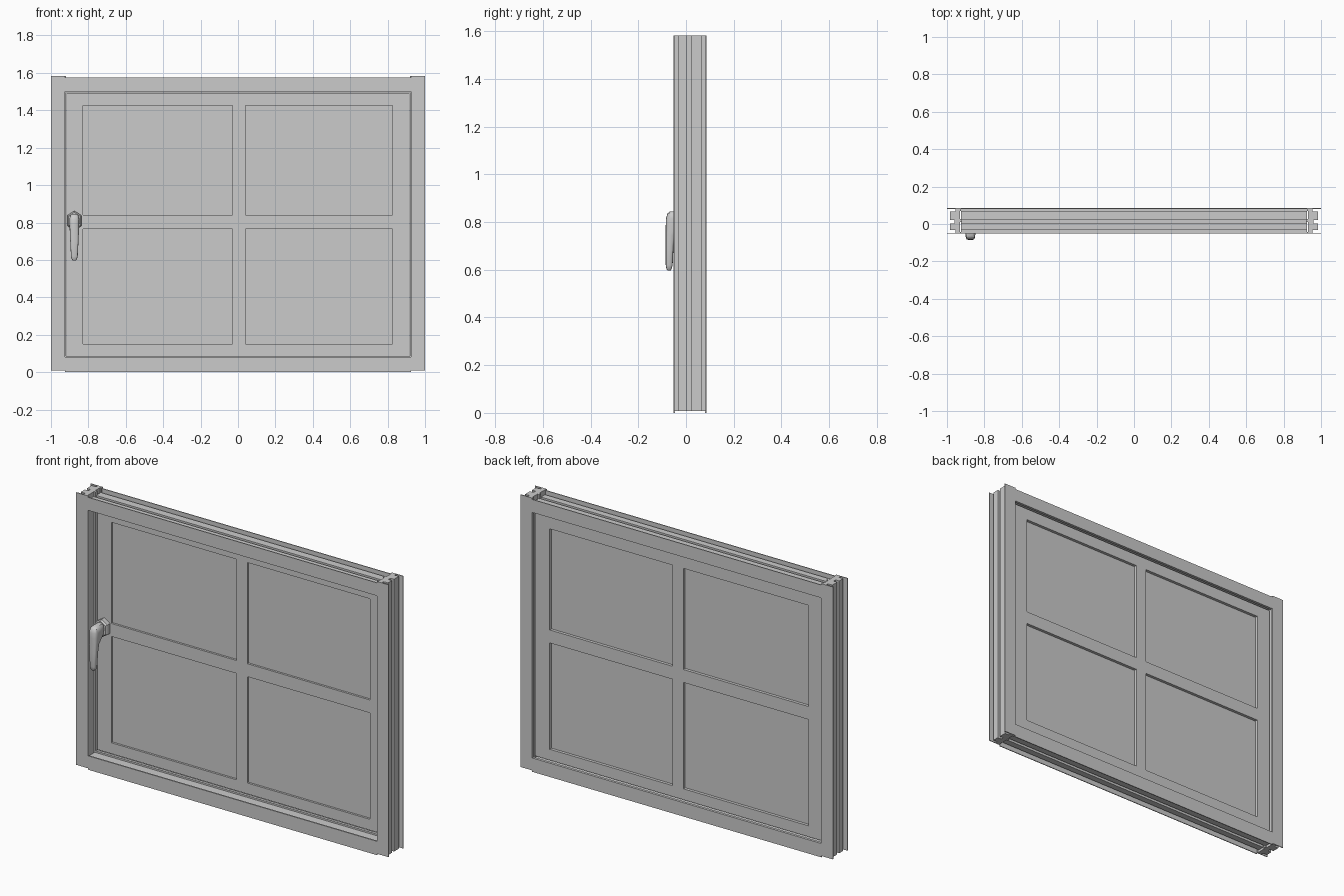
import bpy, bmesh, math

if "Cube" in bpy.data.objects:
    bpy.data.objects.remove(bpy.data.objects["Cube"])

def finish(name, bm):
    bmesh.ops.recalc_face_normals(bm, faces=bm.faces)
    me = bpy.data.meshes.new(name)
    bm.to_mesh(me)
    bm.free()
    ob = bpy.data.objects.new(name, me)
    bpy.context.collection.objects.link(ob)
    return ob

def loft(name, rings):
    """Skin closed rings of points and cap both ends."""
    bm = bmesh.new()
    vs = [[bm.verts.new(p) for p in r] for r in rings]
    n = len(vs[0])
    for a, b in zip(vs, vs[1:]):
        for i in range(n):
            bm.faces.new((a[i], a[(i + 1) % n], b[(i + 1) % n], b[i]))
    bm.faces.new(vs[0])
    bm.faces.new(vs[-1])
    return finish(name, bm)

def box(name, x0, x1, y0, y1, z0, z1):
    return loft(name, [[(x0, y0, z), (x1, y0, z), (x1, y1, z), (x0, y1, z)]
                       for z in (z0, z1)])

# Frame section: u runs outward from the opening, y front to back
PROFILE = [(0, -.052), (.075, -.052), (.075, -.047), (.03, -.047), (.03, -.033),
           (.058, -.033), (.058, .004), (.035, .004), (.035, .022), (.058, .022),
           (.058, .066), (.03, .066), (.03, .080), (.075, .080), (.075, .085),
           (0, .085), (0, .070), (.006, .070), (.006, .028), (-.005, .028),
           (-.005, .012), (.004, .012), (.004, -.044), (0, -.044)]

# Frame jambs run full height
for side, s in (("left", -1), ("right", 1)):
    loft("frame_jamb_" + side,
         [[(s * (.925 + u), y, z) for u, y in PROFILE] for z in (.008, 1.583)])

# Frame head and sill fit between the jambs
for name, base, s in (("frame_head", 1.5, 1), ("frame_sill", .08, -1)):
    k = 1 if s > 0 else .08 / .075
    loft(name, [[(x, y, base + s * u * k) for u, y in PROFILE] for x in (-.925, .925)])

# Sash: stiles, rails and glazing bars
F, B = .028, .067
for name, x0, x1 in (("sash_stile_left", -.918, -.83), ("sash_stile_right", .825, .918)):
    box(name, x0, x1, F, B, .087, 1.493)
for name, z0, z1 in (("sash_rail_bottom", .087, .15), ("sash_rail_top", 1.425, 1.493)):
    box(name, -.83, .825, F, B, z0, z1)
box("glazing_bar_vertical", -.03, .04, F, B, .15, 1.425)
for side, x0, x1 in (("left", -.83, -.03), ("right", .04, .825)):
    box("glazing_bar_" + side, x0, x1, F, B, .765, .84)
    # Glass panes
    for level, z0, z1 in (("lower", .15, .765), ("upper", .84, 1.425)):
        box(f"pane_{level}_{side}", x0, x1, .040, .050, z0, z1)

# Handle base: stretched hexagonal plate with a chamfered front
HX = -.875
HEX = [(0, 1), (1, .55), (1, -.55), (0, -1), (-1, -.55), (-1, .55)]
loft("handle_base", [[(HX + a * .037 * k, y, .81 + b * .052 * k) for a, b in HEX]
                     for y, k in ((.03, 1), (.002, 1), (-.006, .85))])

# Handle lever: rounded sections from the neck to the tip
def section(z, w, y0, y1):
    pts = []
    for i in range(16):
        c, s = math.cos(i * math.tau / 16), math.sin(i * math.tau / 16)
        c, s = (math.copysign(abs(v) ** .55, v) for v in (c, s))
        pts.append((HX + w * c, (y0 + y1) / 2 + (y1 - y0) / 2 * s, z))
    return pts

lever = loft("handle_lever", [section(*r) for r in (
    (.845, .014, -.066, -.004), (.836, .024, -.078, -.002), (.815, .027, -.084, 0),
    (.785, .026, -.085, -.004), (.765, .025, -.085, -.025), (.745, .024, -.085, -.045),
    (.700, .022, -.085, -.052), (.620, .018, -.085, -.056), (.604, .014, -.082, -.060),
    (.596, .007, -.077, -.065))])
bpy.context.view_layer.objects.active = lever
lever.select_set(True)
bpy.ops.object.shade_smooth_by_angle(angle=math.radians(40))
